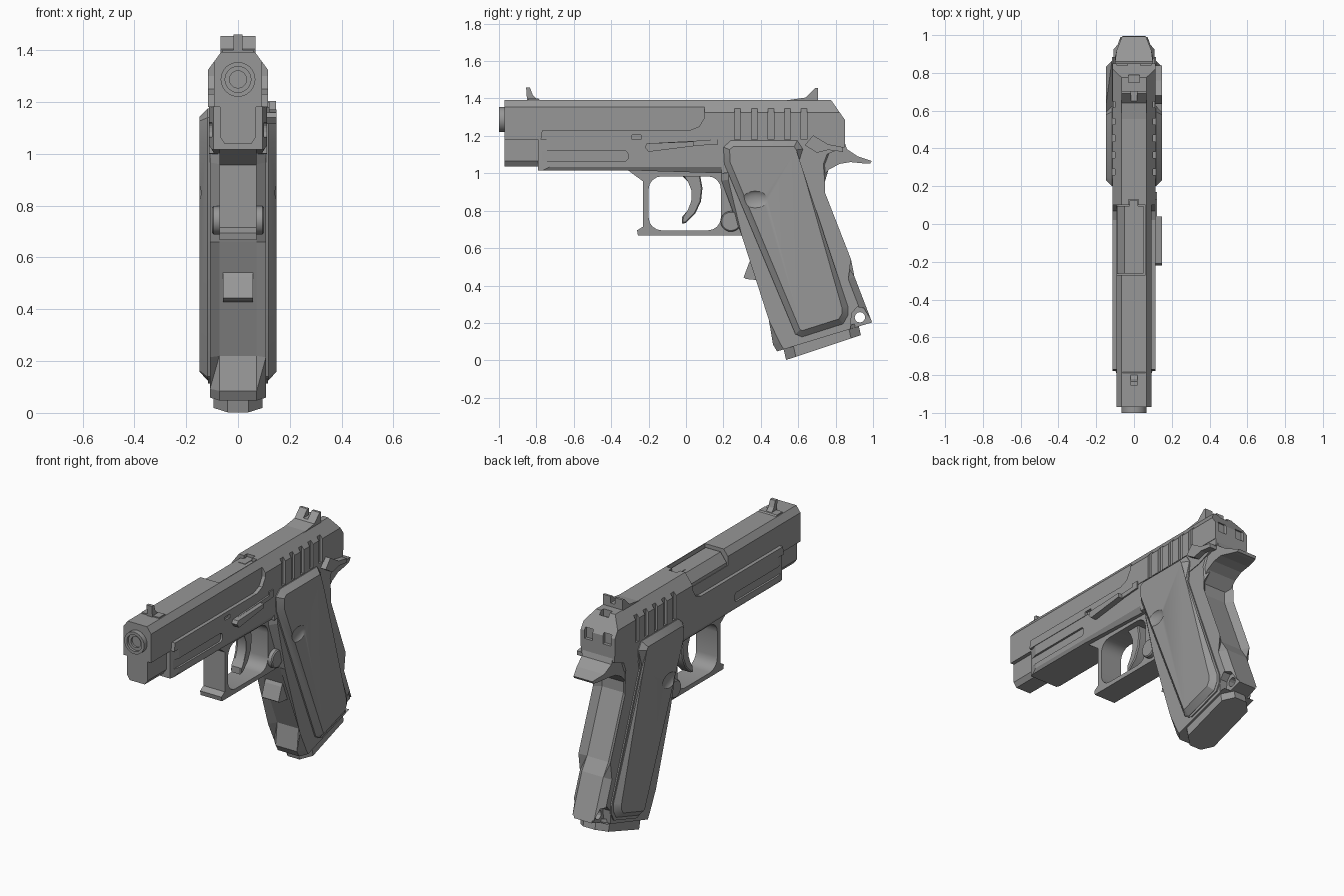
import bpy, bmesh, math
from mathutils import Matrix

if "Cube" in bpy.data.objects:
    bpy.data.objects.remove(bpy.data.objects["Cube"])

MAPS = {'x': lambda a, b, t: (t, a, b),
        'y': lambda a, b, t: (a, t, b),
        'z': lambda a, b, t: (a, b, t)}
metal = bpy.data.materials.new('dark_grey')
metal.diffuse_color = (.31, .31, .31, 1)
metal.use_nodes = True
metal.node_tree.nodes["Principled BSDF"].inputs["Base Color"].default_value = metal.diffuse_color


def finish(bm, name):
    bmesh.ops.recalc_face_normals(bm, faces=bm.faces)
    me = bpy.data.meshes.new(name)
    bm.to_mesh(me)
    bm.free()
    me.materials.append(metal)
    ob = bpy.data.objects.new(name, me)
    bpy.context.collection.objects.link(ob)
    return ob


def prism(name, pts, t0, t1, axis='x', chamfer=0, both=True, steep=False):
    """Extrude a 2D outline along an axis, optionally chamfering the rim of its caps."""
    bm = bmesh.new()
    rings = [[bm.verts.new(MAPS[axis](a, b, t)) for a, b in pts] for t in (t0, t1)]
    n = len(pts)
    caps = [bm.faces.new(r) for r in rings]
    for i in range(n):
        j = (i + 1) % n
        bm.faces.new((rings[0][i], rings[0][j], rings[1][j], rings[1][i]))
    if chamfer:
        edges = {e for f in (caps if both else caps[1:]) for e in f.edges}
        if steep:  # leave the near-level edges sharp
            edges = {e for e in edges if 2 * abs(e.verts[0].co.z - e.verts[1].co.z)
                     > abs(e.verts[0].co.y - e.verts[1].co.y)}
        bmesh.ops.bevel(bm, geom=list(edges), offset=chamfer, segments=1,
                        affect='EDGES', profile=0.5)
    return finish(bm, name)


def box(name, x0, x1, y0, y1, z0, z1):
    return prism(name, [(y0, z0), (y1, z0), (y1, z1), (y0, z1)], x0, x1)


def circle(cy, cz, r, n=20):
    return [(cy + r * math.cos(2 * math.pi * i / n), cz + r * math.sin(2 * math.pi * i / n))
            for i in range(n)]


def rounded(y0, y1, z0, z1, r, n=4):
    pts = []
    for k, (cy, cz) in enumerate([(y1 - r, z1 - r), (y0 + r, z1 - r), (y0 + r, z0 + r), (y1 - r, z0 + r)]):
        for i in range(n + 1):
            a = math.pi / 2 * (k + i / n)
            pts.append((cy + r * math.cos(a), cz + r * math.sin(a)))
    return pts


def cut(ob, *cutters):
    for c in cutters:
        m = ob.modifiers.new('cut', 'BOOLEAN')
        m.operation, m.solver, m.object = 'DIFFERENCE', 'EXACT', c
        c.hide_render = True
        bpy.context.view_layer.objects.active = ob
        bpy.ops.object.modifier_apply(modifier=m.name)
        bpy.data.objects.remove(c)


# Slide: chamfered section with recessed sides, rear slope and ejection port
slide = prism('slide', [(-.115, 1.18), (.115, 1.18), (.115, 1.325), (.065, 1.393),
                        (-.065, 1.393), (-.115, 1.325)], -.97, .85, 'y')
side = [(-1.1, 1.1), (-.79, 1.1), (-.77, 1.23), (.02, 1.23), (.07, 1.25),
        (.1, 1.3), (.1, 1.5), (-1.1, 1.5)]
cut(slide, prism('rear_cut', [(.77, 1.4), (.85, 1.285), (.95, 1.285), (.95, 1.5), (.77, 1.5)], -.3, .3))
for s in (-1, 1):
    cut(slide, prism('side_cut', side, s * .093, s * .3))
    for i in range(5):
        y = .26 + i * .089
        cut(slide, box('groove', s * .1, s * .3, y, y + .032, 1.1, 1.355))
    cut(slide, box('rear_slot', s * .035, s * .09, .83, .9, 1.235, 1.3))
cut(slide, box('rear_notch', -.03, .03, .75, .79, 1.35, 1.5),
    box('ejection_cut', -.3, .06, -.27, .1, 1.30, 1.6),
    box('tab_cut', -.03, .025, .05, .13, 1.35, 1.6),
    box('stop_notch', .1, .3, -.29, -.24, 1.15, 1.205))

# Slide nose below the muzzle
prism('slide_nose', [(-.07, 1.2), (.07, 1.2), (.07, 1.065), (.05, 1.037),
                     (-.05, 1.037), (-.07, 1.065)], -.97, -.78, 'y')

# Barrel hood seen in the ejection port
prism('barrel_hood', [(-.09, 1.28), (-.09, 1.32), (-.05, 1.375), (.05, 1.375), (.05, 1.28)],
      -.262, .095, 'y')
box('hood_tab', -.025, .02, .04, .125, 1.3, 1.378)

# Muzzle: stepped, lathed ring
bm = bmesh.new()
N, rings = 24, []
for r, y in [(.067, -.95), (.067, -1), (.05, -1), (.05, -.985), (.033, -.985), (.033, -.972)]:
    rings.append([bm.verts.new((a, y, b)) for a, b in circle(0, 1.287, r, N)])
for p, q in zip(rings, rings[1:]):
    for i in range(N):
        bm.faces.new((p[i], p[(i + 1) % N], q[(i + 1) % N], q[i]))
bm.faces.new(rings[0])
bm.faces.new(rings[-1])
muzzle = finish(bm, 'muzzle')

# Sights
prism('front_sight_base', [(-.845, 1.385), (-.845, 1.4), (-.79, 1.4), (-.775, 1.385)], -.06, .06)
prism('front_sight', [(-.85, 1.39), (-.855, 1.46), (-.835, 1.46), (-.82, 1.42), (-.79, 1.39)], -.018, .018)
rear_sight = prism('rear_sight', [(.49, 1.38), (.5, 1.385), (.64, 1.405), (.69, 1.455),
                                  (.705, 1.455), (.705, 1.38)], -.067, .067)
cut(rear_sight, box('sight_notch', -.015, .015, .6, .8, 1.415, 1.5))

# Frame with side grooves and tapered front
frame = prism('frame', [(-.79, 1.182), (.85, 1.182), (.85, 1.14), (.7, 1.08), (.2, 1.0),
                        (-.31, 1.016), (-.79, 1.016)], -.112, .112)
for s in (-1, 1):
    cut(frame, prism('groove', rounded(-.9, -.31, 1.065, 1.12, .02), s * .1, s * .3),
        prism('taper', [(s * .088, -.81), (s * .3, -.81), (s * .3, -.72), (s * .115, -.72)], .9, 1.3, 'z'),
        prism('under', [(s * .085, .99), (s * .113, 1.035), (s * .3, 1.035), (s * .3, .99)], -.9, .19, 'y'))

# Trigger guard and trigger
guard = prism('trigger_guard', [(-.33, 1.03), (-.31, 1.016), (-.23, .957), (-.23, .715), (-.262, .695),
                                (-.257, .668), (.32, .668), (.32, 1.03)], -.072, .072)
cut(guard, prism('guard_hole', rounded(-.2, .187, .695, .984, .07), -.3, .3))
prism('trigger', [(-.03, .995), (.015, .96), (.035, .91), (.034, .85), (.015, .8), (-.02, .768), (-.022, .73),
                  (0, .735), (.05, .785), (.08, .85), (.088, .92), (.075, .995)], -.035, .035, chamfer=.006)

# Grip core with octagonal section, flared heel and lanyard hole
grip = prism('grip', [(.19, 1.12), (.19, .96), (.3, .66), (.48, .22), (.465, .085), (.487, .048),
                      (.995, .203), (.9, .45), (.85, .524), (.706, .893), (.706, .968), (.765, 1.03),
                      (.8, 1.12), (.7, 1.16)], -.108, .108, chamfer=.036, steep=True)
cut(grip, prism('lanyard_hole', circle(.93, .23, .028, 12), -.3, .3))
for s in (-1, 1):
    cut(grip, prism('heel_recess', [(.88, .17), (.885, .25), (.915, .285), (.95, .28), (1.0, .2)],
                    s * .06, s * .3))
prism('front_strap_stop', [(.36, .56), (.338, .524), (.308, .444), (.32, .435), (.42, .425)], -.057, .057)
prism('magazine_base', [(.515, .09), (.535, .002), (.935, .135), (.92, .2)],
      -.095, .095, chamfer=.055, steep=True)

# Beavertail, narrowing to the tip
tail = prism('beavertail', [(.68, 1.178), (.845, 1.178), (.86, 1.13), (.92, 1.09), (.993, 1.066), (.985, 1.052),
                            (.96, 1.052), (.88, 1.06), (.82, 1.05), (.765, 1.02), (.71, .96)], -.1, .1)
for v in tail.data.vertices:
    if v.co.y > .9:
        v.co.x *= 1 - (v.co.y - .9) * 4

# Grip panels with thumb dents
panel = [(.2, 1.14), (.24, 1.175), (.595, 1.175), (.625, 1.13), (.59, 1.02),
         (.865, .29), (.865, .24), (.84, .195), (.62, .125), (.585, .14), (.205, 1.05)]
for s, side_name in ((1, 'right'), (-1, 'left')):
    prism('grip_backing_' + side_name, [(a + (.018 if b < 1.1 else 0), b - .012) for a, b in panel],
          s * .08, s * .116)
    p = prism('grip_panel_' + side_name, panel, s * .08, s * .149, chamfer=.032, both=False)
    bm = bmesh.new()
    bmesh.ops.create_uvsphere(bm, u_segments=16, v_segments=10, radius=1,
                              matrix=Matrix.Translation((s * .16, .37, .86)) @ Matrix.Diagonal((.026, .075, .05, 1)))
    cut(p, finish(bm, 'thumb_dent'))

# Controls: magazine catch, slide stop, safety
prism('magazine_catch', circle(.24, .743, .055), -.1, .1, chamfer=.006)
prism('slide_stop', [(-.22, 1.14), (-.2, 1.115), (-.05, 1.14), (.17, 1.155), (.17, 1.2),
                     (.13, 1.2), (.13, 1.178), (-.21, 1.16)], .1, .122)
prism('slide_stop_tab', [(-.22, 1.14), (-.2, 1.115), (.04, 1.145), (.04, 1.17), (-.21, 1.16)], .1, .148)
prism('safety_lever', [(.635, 1.15), (.68, 1.203), (.76, 1.155), (.84, 1.14), (.84, 1.115),
                       (.76, 1.125), (.7, 1.11)], .1, .147)

# Smooth only the turned and dished parts
bpy.ops.object.select_all(action='DESELECT')
for ob in bpy.data.objects:
    if ob.name.startswith(('muzzle', 'grip_panel', 'magazine_catch', 'trigger')):
        ob.select_set(True)
        bpy.context.view_layer.objects.active = ob
bpy.ops.object.shade_smooth_by_angle(angle=math.radians(30))
